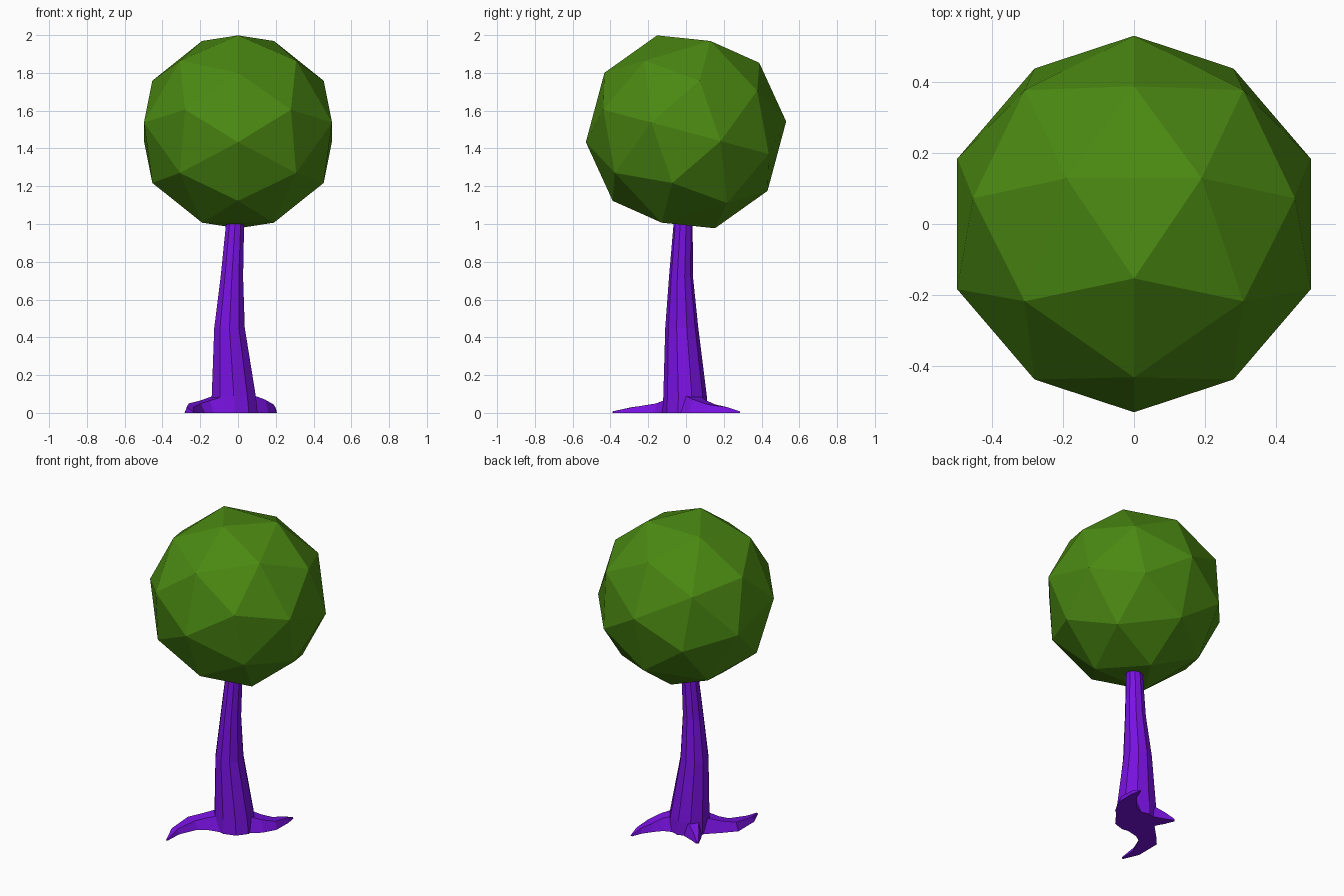
import bpy, bmesh, math
from mathutils import Vector, Matrix

if "Cube" in bpy.data.objects:
    bpy.data.objects.remove(bpy.data.objects["Cube"])


def material(name, rgb):
    m = bpy.data.materials.new(name)
    m.diffuse_color = (*rgb, 1)
    m.use_nodes = True
    m.node_tree.nodes["Principled BSDF"].inputs["Base Color"].default_value = m.diffuse_color
    return m


def finish(bm, name, mat):
    bmesh.ops.recalc_face_normals(bm, faces=bm.faces)
    me = bpy.data.meshes.new(name)
    bm.to_mesh(me)
    bm.free()
    me.materials.append(mat)
    ob = bpy.data.objects.new(name, me)
    bpy.context.collection.objects.link(ob)
    return ob


def loft(rings, name, mat):
    """Skin a list of equal-length point rings and cap both ends."""
    bm = bmesh.new()
    vs = [[bm.verts.new(p) for p in r] for r in rings]
    n = len(vs[0])
    for a, b in zip(vs, vs[1:]):
        for i in range(n):
            j = (i + 1) % n
            bm.faces.new((a[i], a[j], b[j], b[i]))
    bm.faces.new(vs[0])
    bm.faces.new(vs[-1])
    return finish(bm, name, mat)


green = material("leaf_green", (0.07, 0.25, 0.006))
purple = material("bark_purple", (0.19, 0.006, 0.75))

# Foliage: ball with 60 triangles (icosahedron corners plus its face centres)
phi = (1 + math.sqrt(5)) / 2
pts = [Vector((x, y, z)) for x in (-1, 1) for y in (-1, 1) for z in (-1, 1)]
for s in (-1, 1):
    for t in (-1, 1):
        for a, b in ((s, t * phi), (s * phi, t / phi)):
            pts += [Vector((0, a, b)), Vector((a, b, 0)), Vector((b, 0, a))]
bm = bmesh.new()
tilt = Matrix.Rotation(math.radians(-15), 3, 'X')
for p in pts:
    bm.verts.new(tilt @ p.normalized() * 0.533 + Vector((0, 0, 1.488)))
bmesh.ops.convex_hull(bm, input=bm.verts)
finish(bm, "foliage", green)

# Trunk: ten-sided rings (z, x min, x max, y min, y max)
SIDES = 10
rings = []
for z, x0, x1, y0, y1 in ((0, -.145, .11, -.125, .115),
                          (.09, -.145, .10, -.12, .11),
                          (.45, -.13, .04, -.11, .065),
                          (.72, -.095, .03, -.09, .037),
                          (1.01, -.065, .035, -.065, .035)):
    ring = []
    for i in range(SIDES):
        a = 2 * math.pi * (i + .5) / SIDES
        ring.append(((x0 + x1) / 2 + (x1 - x0) / 2 * math.cos(a),
                     (y0 + y1) / 2 + (y1 - y0) / 2 * math.sin(a), z))
    rings.append(ring)
loft(rings, "trunk", purple)


# Roots: sections given as left edge, right edge and height
def root(name, sections):
    rings = []
    for (lx, ly), (rx, ry), h in sections:
        l, r = Vector((lx, ly, 0)), Vector((rx, ry, 0))
        up = Vector((0, 0, h))
        rings.append([l, l.lerp(r, .2) + up, l.lerp(r, .8) + up, r])
    loft(rings, name, purple)


root("front_root", [((-.12, .04), (-.02, -.11), .10),
                    ((-.22, -.06), (-.13, -.135), .065),
                    ((-.283, -.13), (-.174, -.165), .05),
                    ((-.283, -.29), (-.225, -.28), .03),
                    ((-.24, -.39), (-.23, -.385), .008)])
root("back_root", [((.08, -.05), (.0, .09), .10),
                   ((.16, .02), (.08, .12), .07),
                   ((.205, .10), (.12, .165), .045),
                   ((.207, .22), (.16, .22), .03),
                   ((.195, .285), (.185, .283), .008)])
root("small_root", [((-.06, .105), (-.135, .03), .085),
                    ((-.13, .13), (-.165, .085), .05),
                    ((-.18, .153), (-.19, .143), .01)])
